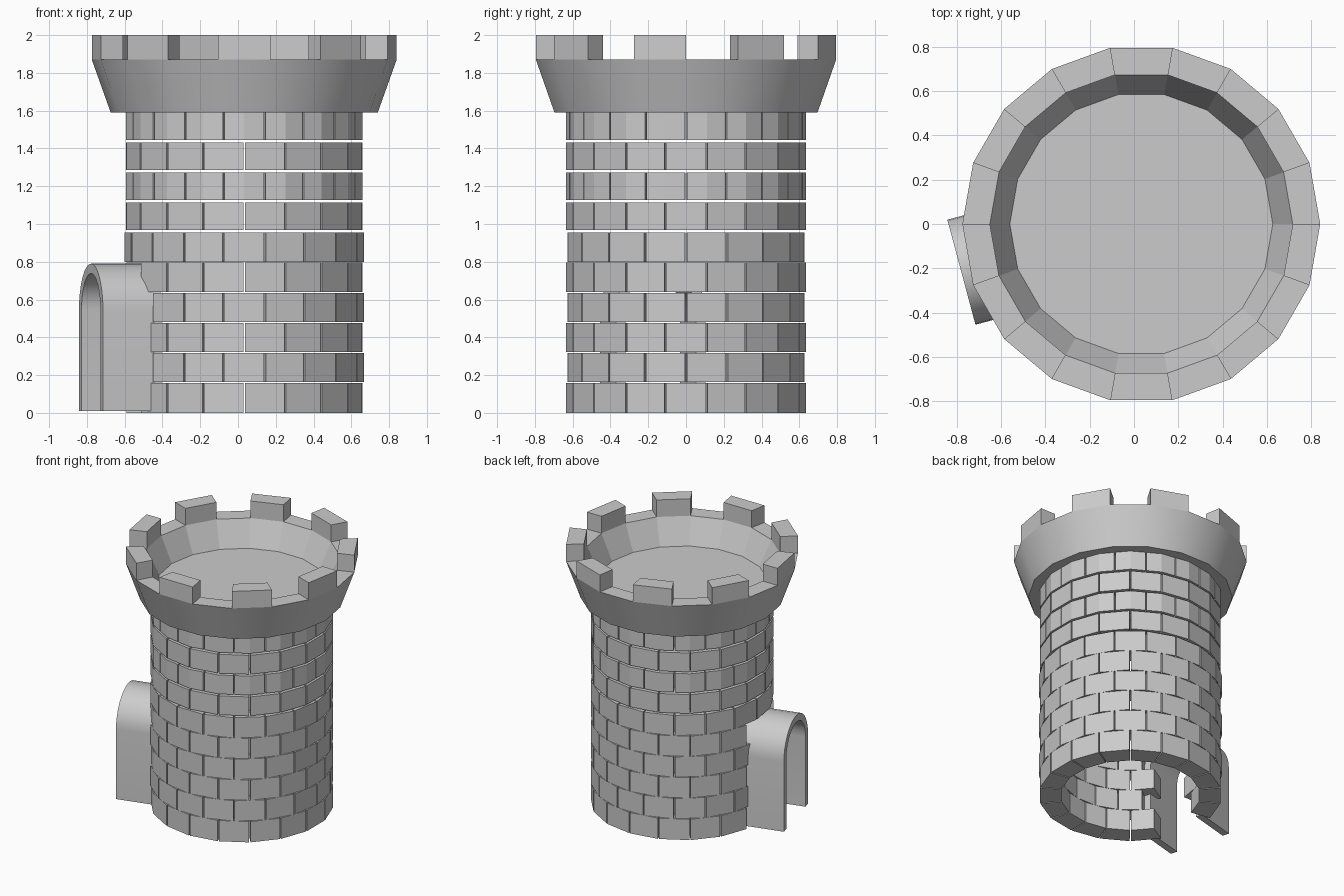
import bpy, bmesh
from math import cos, sin, pi, radians

if "Cube" in bpy.data.objects:
    bpy.data.objects.remove(bpy.data.objects["Cube"])

CX = 0.033  # tower axis


def pol(r, deg, z):
    a = radians(deg)
    return (CX + r * cos(a), r * sin(a), z)


def finish(bm, name):
    bmesh.ops.recalc_face_normals(bm, faces=bm.faces[:])
    me = bpy.data.meshes.new(name)
    bm.to_mesh(me)
    bm.free()
    ob = bpy.data.objects.new(name, me)
    bpy.context.collection.objects.link(ob)
    return ob


def wedge(bm, ri, ro, angles, z0, z1):
    """Closed ring segment; angles is a list of (degrees, radius factor)."""
    secs = []
    for a, f in angles:
        secs.append([bm.verts.new(pol(r * f, a, z)) for r, z in
                     ((ri, z0), (ro, z0), (ro, z1), (ri, z1))])
    for s, t in zip(secs, secs[1:]):
        for i in range(4):
            j = (i + 1) % 4
            bm.faces.new((s[i], s[j], t[j], t[i]))
    bm.faces.new(secs[0])
    bm.faces.new(secs[-1][::-1])


# brick courses, leaving out the bricks in the doorway
bm = bmesh.new()
PITCH, RO, RI = 0.159, 0.635, 0.485
for row in range(10):
    odd = row % 2
    gap = 0.014 if row > 5 else 0.004
    z0 = row * PITCH + (gap if row else 0)
    z1 = (row + 1) * PITCH
    for k in range(18):
        c = 20 * k + 10 * odd
        if row < 5 and c in ((190, 210) if odd else (180, 200)):
            continue
        h = 9.6
        if odd and row > 5:   # upper offset bricks bend around a corner
            f = cos(radians(10))
            ang = [(c - h, f), (c, 1), (c + h, f)]
        else:
            ang = [(c - h, 1), (c + h, 1)]
        wedge(bm, RI, RO, ang, z0, z1)
finish(bm, "brick_wall")

# flared parapet with sunken floor, 18 sides
bm = bmesh.new()
prof = [(0.707, 1.59), (0.807, 1.87), (0.683, 1.87), (0.593, 1.68)]
rings = [[bm.verts.new(pol(r, 20 * k, z)) for k in range(18)] for r, z in prof]
smooth = []
for i in range(3):
    for k in range(18):
        n = (k + 1) % 18
        f = bm.faces.new((rings[i][k], rings[i][n], rings[i + 1][n], rings[i + 1][k]))
        f.smooth = (i == 0)
bm.faces.new(rings[0][::-1])
bm.faces.new(rings[3])
for e in bm.edges:   # keep rims crisp
    if abs(e.verts[0].co.z - e.verts[1].co.z) < 1e-4:
        e.smooth = False
finish(bm, "parapet")

# nine merlons
bm = bmesh.new()
for k in range(9):
    a = -20 + 40 * k
    wedge(bm, 0.683, 0.807, [(a, 1), (a + 20, 1)], 1.87, 2.0)
finish(bm, "merlons")

# arched door surround projecting from the wall
bm = bmesh.new()
SPRING, N = 0.545, 16
d = radians(195)


def arch(r, depth):
    pts = [(r, 0.01)] + [(r * cos(pi * i / N), SPRING + r * sin(pi * i / N))
                         for i in range(N + 1)] + [(-r, 0.01)]
    return [bm.verts.new((CX + depth * cos(d) - u * sin(d),
                          depth * sin(d) + u * cos(d), z)) for u, z in pts]


loops = [arch(0.245, 0.84), arch(0.245, 0.52), arch(0.193, 0.52), arch(0.193, 0.84)]
for i in range(4):
    a, b = loops[i], loops[(i + 1) % 4]
    for k in range(len(a) - 1):
        bm.faces.new((a[k], a[k + 1], b[k + 1], b[k]))
for k in (0, -1):
    bm.faces.new([l[k] for l in loops])
ob = finish(bm, "door_surround")
bpy.context.view_layer.objects.active = ob
ob.select_set(True)
bpy.ops.object.shade_smooth_by_angle(angle=radians(35))
